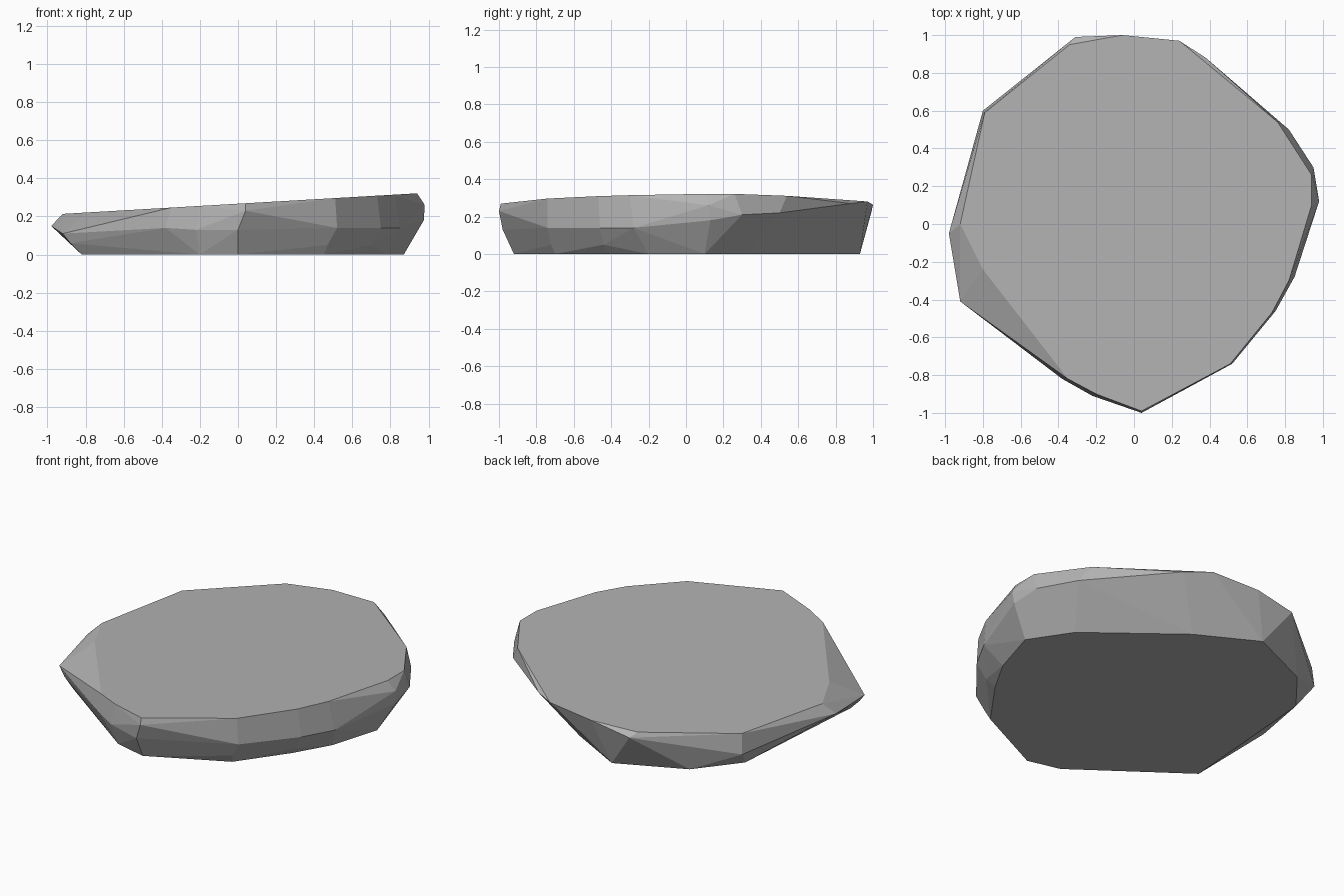
import bpy
import bmesh
import math

# Remove the default object
default_object = bpy.data.objects.get("Cube")
if default_object:
    bpy.data.objects.remove(default_object, do_unlink=True)


def make_material(name, colour):
    material = bpy.data.materials.new(name)
    material.use_nodes = True
    material.diffuse_color = colour
    shader = material.node_tree.nodes["Principled BSDF"]
    shader.inputs["Base Color"].default_value = colour
    return material


def top_height(x):
    """Height of the gently tilted upper face."""
    return 0.267 + 0.058 * x


# Outline of the flat upper face
top_outline = [
    (.04, -.99), (.51, -.74), (.73, -.47), (.82, -.3), (.94, .1), (.94, .26),
    (.76, .54), (.24, .97), (-.06, 1), (-.34, .95), (-.79, .59),
    (-.92, 0), (-.8, -.24), (-.35, -.82), (-.2, -.9),
]

# Corners of the chipped rim between the upper face and the base
rim_corners = [
    (.04, -1, .23), (0, -.98, .13), (.52, -.74, .14), (.47, -.72, .05),
    (.75, -.46, .14), (.7, -.44, .05), (.85, -.28, .14), (.82, -.24, .08),
    (.98, .12, .26), (.975, .13, .18), (.95, .3, .21), (.82, .5, .22),
    (.38, .88, .27), (-.31, .99, .22), (-.8, .6, .1), (-.98, -.05, .15),
    (-.92, -.41, .11), (-.88, -.42, .06), (-.38, -.82, .14), (-.22, -.91, .13),
]

# Outline of the flat base
base_outline = [
    (0, -.92), (.45, -.7), (.66, -.41), (.78, -.2), (.87, .1), (.71, .34),
    (.47, .5), (.2, .74), (-.15, .93), (-.55, .75), (-.75, .5),
    (-.82, -.42), (-.2, -.87),
]

# Wrap the three layers in one faceted stone
mesh = bpy.data.meshes.new("flat_stone")
bm = bmesh.new()
for x, y in top_outline:
    bm.verts.new((x, y, top_height(x)))
for corner in rim_corners:
    bm.verts.new(corner)
for x, y in base_outline:
    bm.verts.new((x, y, 0))

hull = bmesh.ops.convex_hull(bm, input=bm.verts[:])
leftovers = {item for item in hull["geom_interior"] + hull["geom_unused"]
             if isinstance(item, bmesh.types.BMVert)}
bmesh.ops.delete(bm, geom=list(leftovers), context="VERTS")

# Merge the nearly level triangles into broad flat facets
bmesh.ops.dissolve_limit(bm, angle_limit=math.radians(2),
                         verts=bm.verts[:], edges=bm.edges[:])
bmesh.ops.recalc_face_normals(bm, faces=bm.faces[:])
bm.to_mesh(mesh)
bm.free()

mesh.materials.append(make_material("stone_grey", (0.45, 0.45, 0.45, 1)))
stone = bpy.data.objects.new("flat_stone", mesh)
bpy.context.collection.objects.link(stone)
